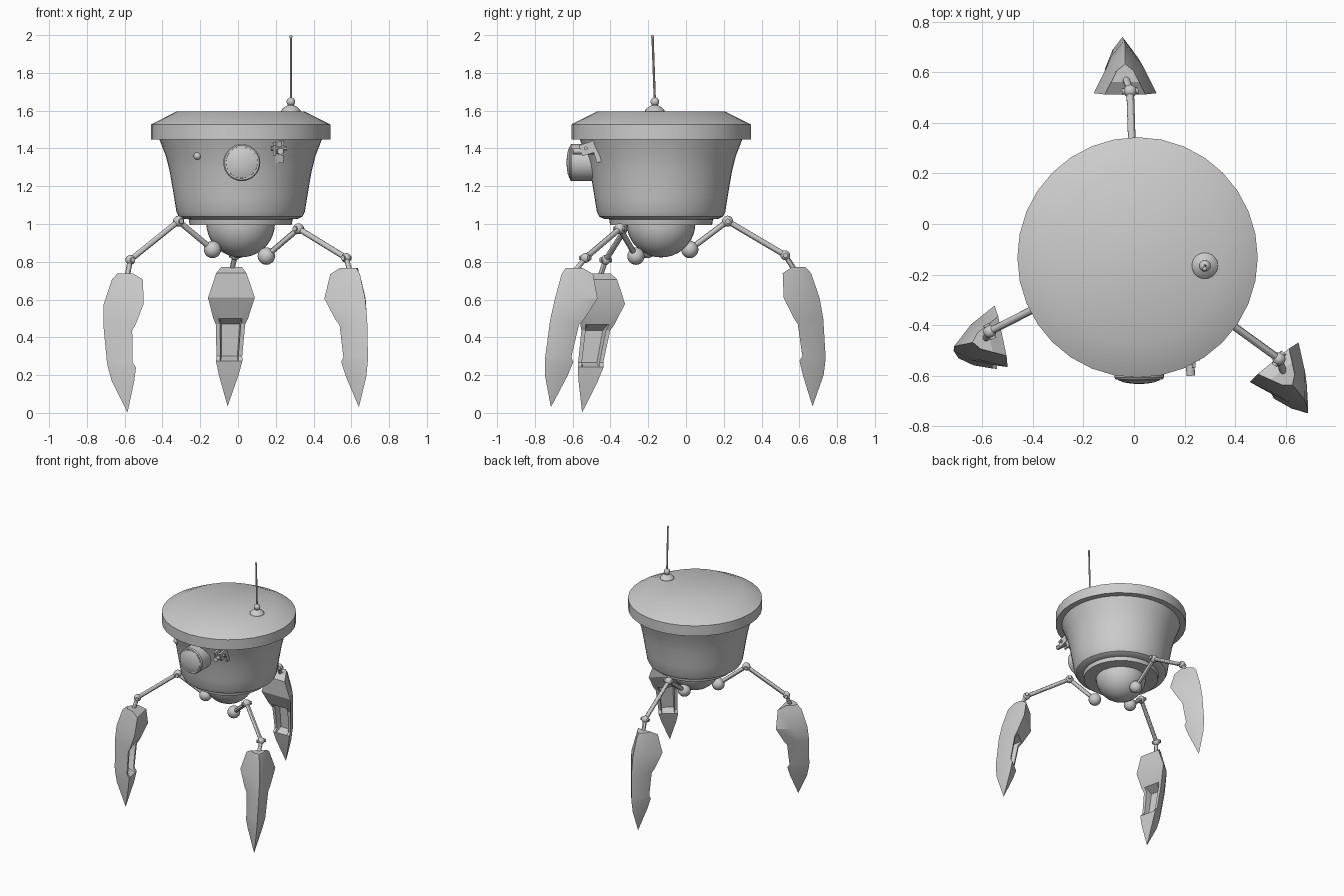
import bpy, bmesh, math
from mathutils import Vector, Matrix

if "Cube" in bpy.data.objects:
    bpy.data.objects.remove(bpy.data.objects["Cube"])

grey = bpy.data.materials.new("light_grey")
grey.diffuse_color = (0.6, 0.6, 0.6, 1)
grey.use_nodes = True
grey.node_tree.nodes["Principled BSDF"].inputs["Base Color"].default_value = grey.diffuse_color
CX, CY = 0.014, -0.132          # body axis


def finish(name, bm, angle=30):
    bmesh.ops.recalc_face_normals(bm, faces=bm.faces)
    me = bpy.data.meshes.new(name)
    bm.to_mesh(me)
    bm.free()
    ob = bpy.data.objects.new(name, me)
    bpy.context.collection.objects.link(ob)
    me.materials.append(grey)
    if angle:
        bpy.ops.object.select_all(action='DESELECT')
        bpy.context.view_layer.objects.active = ob
        ob.select_set(True)
        bpy.ops.object.shade_smooth_by_angle(angle=math.radians(angle))
    return ob


def lathe(name, prof, origin, axis=(0, 0, 1), seg=32):
    """Revolve (radius, height) points around an axis and cap the ends."""
    bm = bmesh.new()
    rot = Vector((0, 0, 1)).rotation_difference(Vector(axis)).to_matrix()
    rings = [[bm.verts.new(Vector(origin) + rot @ Vector(
        (r * math.cos(2 * math.pi * i / seg), r * math.sin(2 * math.pi * i / seg), h)))
        for i in range(seg)] for r, h in prof]
    for a, b in zip(rings, rings[1:]):
        for i in range(seg):
            j = (i + 1) % seg
            bm.faces.new((a[i], a[j], b[j], b[i]))
    bm.faces.new(rings[0])
    bm.faces.new(rings[-1])
    return finish(name, bm)


def ball(name, p, r, seg=16):
    bm = bmesh.new()
    bmesh.ops.create_uvsphere(bm, u_segments=seg, v_segments=seg // 2 + 2, radius=r,
                              matrix=Matrix.Translation(p))
    return finish(name, bm, 60)


def rod(name, a, b, r, seg=12):
    d = Vector(b) - Vector(a)
    return lathe(name, [(r, 0), (r, d.length)], a, d.normalized(), seg)


def box(name, centre, size, tilt=0):
    bm = bmesh.new()
    bmesh.ops.create_cube(bm, size=1, matrix=Matrix.Translation(centre)
                          @ Matrix.Rotation(tilt, 4, 'X') @ Matrix.Diagonal((*size, 1)))
    return finish(name, bm, 0)


# Body: bucket-shaped hull with a wide rim and chamfered lid
lathe("hull", [(0.27, 0.995), (0.275, 1.025), (0.305, 1.028), (0.328, 1.04), (0.34, 1.065),
               (0.352, 1.14), (0.362, 1.20), (0.376, 1.28), (0.396, 1.36), (0.43, 1.447)],
      (CX, CY, 0), seg=48)
lathe("rim_and_lid", [(0.42, 1.447), (0.475, 1.447), (0.475, 1.527), (0.338, 1.596)],
      (CX, CY, 0), seg=32)
ball("belly_dome", (CX, CY, 1.005), 0.182, 32)

# Round eye on the front
lathe("eye_barrel", [(0.098, 0), (0.098, 0.142), (0.092, 0.15), (0.084, 0.15)],
      (0.02, -0.465, 1.325), (0, -1, 0))
lathe("eye_lens", [(0.086, 0), (0.083, 0.01), (0.06, 0.019), (0.03, 0.024), (0.005, 0.025)],
      (0.02, -0.607, 1.325), (0, -1, 0))
ball("small_sensor", (-0.215, -0.455, 1.36), 0.02)

# Side bracket with a small barrel
box("bracket_plate", (0.205, -0.475, 1.385), (0.07, 0.03, 0.12), 0.3)
for i, dx in enumerate((-0.022, 0.022)):
    box(f"bracket_arm_{i}", (0.215 + dx, -0.52, 1.40), (0.014, 0.08, 0.06), 0.3)
rod("bracket_barrel", (0.215, -0.48, 1.385), (0.225, -0.60, 1.385), 0.017)
rod("bracket_pin", (0.175, -0.53, 1.40), (0.26, -0.53, 1.40), 0.01)

# Antenna
AX, AY = 0.28, -0.165
lathe("antenna_base", [(0.052, 1.594), (0.05, 1.603), (0.036, 1.618), (0.018, 1.628), (0.014, 1.64)],
      (AX, AY, 0), seg=20)
ball("antenna_joint", (AX, AY, 1.647), 0.023)
rod("antenna_mast", (AX, AY, 1.65), (AX, AY - 0.012, 1.99), 0.006, 8)
ball("antenna_tip", (AX, AY - 0.012, 1.991), 0.009, 10)


# Claw sections: height, half width, inner reach, outer reach, channel depth
SECTIONS = [(0.772, 0.055, 0.04, 0.11, 0), (0.74, 0.08, -0.01, 0.14, 0),
            (0.61, 0.124, -0.005, 0.185, 0), (0.50, 0.092, 0.05, 0.205, 0),
            (0.47, 0.078, 0.07, 0.207, 0.05), (0.30, 0.068, 0.095, 0.218, 0.04),
            (0.275, 0.07, 0.08, 0.217, 0), (0.20, 0.052, 0.098, 0.208, 0)]


def claw(name, centre, heading, tip):
    u = Vector((math.cos(heading), math.sin(heading), 0))
    v = Vector((-u.y, u.x, 0))
    base, tip = Vector((*centre, 0)), Vector(tip)
    drift = tip - (base + u * 0.15)          # sideways lean toward the tip
    drop = tip.z - 0.035
    drift.z = 0
    bm = bmesh.new()
    rings = []
    for z, w, a, b, d in SECTIONS:
        o = base + drift * max(0, (0.61 - z) / 0.575) + Vector((0, 0, z + drop))
        pts = [(b, 0), ((a + b) / 2 + 0.01, w * 0.58), (a, w), (a, w * 0.7), (a + d, w * 0.62)]
        pts += [(p, -q) for p, q in reversed(pts[1:])]
        rings.append([bm.verts.new(o + u * p + v * q) for p, q in pts])
    n = len(rings[0])
    for r, s in zip(rings, rings[1:]):
        for i in range(n):
            bm.faces.new((r[i], r[(i + 1) % n], s[(i + 1) % n], s[i]))
    bm.faces.new(rings[0])
    end = bm.verts.new(tip)
    for i in range(n):
        bm.faces.new((rings[-1][i], rings[-1][(i + 1) % n], end))
    finish(name, bm, 20)
    return base + u * 0.06 + Vector((0, 0, 0.765 + drop))


# Legs: hip, knee, ankle, claw centre, claw heading, claw tip
LEGS = {
    "back": ((0.0, 0.02, 0.865), (-0.005, 0.22, 1.015), (-0.015, 0.525, 0.835),
             (-0.035, 0.522), 90, (-0.055, 0.67, 0.035)),
    "left": ((-0.135, -0.206, 0.865), (-0.315, -0.295, 1.015), (-0.57, -0.425, 0.81),
             (-0.53, -0.445), 192, (-0.585, -0.55, 0.002)),
    "right": ((0.15, -0.265, 0.83), (0.32, -0.35, 0.975), (0.573, -0.533, 0.82),
              (0.557, -0.55), 309, (0.64, -0.715, 0.03)),
}
for side, (hip, knee, ankle, centre, heading, tip) in LEGS.items():
    ball(f"{side}_hip", hip, 0.046)
    rod(f"{side}_upper_leg", hip, knee, 0.015)
    ball(f"{side}_knee", knee, 0.029)
    rod(f"{side}_lower_leg", knee, ankle, 0.015)
    ball(f"{side}_ankle", ankle, 0.026)
    # hinge pins lie across the leg
    out = Vector((ankle[0] - CX, ankle[1] - CY, 0)).normalized()
    across = Vector((-out.y, out.x, 0))
    for part, p, half in (("knee", knee, 0.036), ("ankle", ankle, 0.032)):
        rod(f"{side}_{part}_pin", Vector(p) - across * half, Vector(p) + across * half, 0.013)
    top = claw(f"{side}_claw", centre, math.radians(heading), tip)
    rod(f"{side}_claw_link", ankle, top - Vector((0, 0, 0.02)), 0.014)
